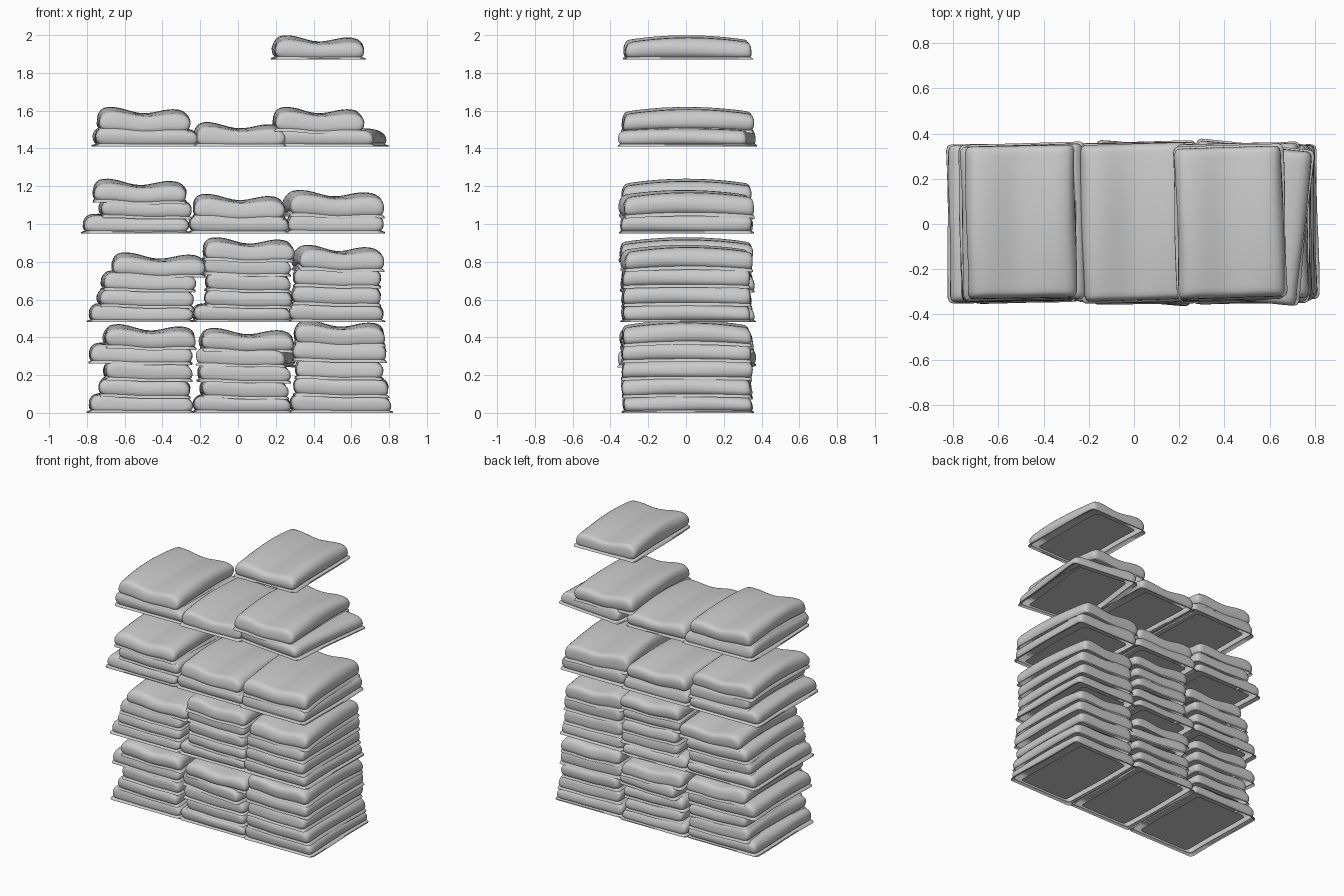
import bpy, bmesh, math, random
from mathutils import Matrix, Vector

random.seed(4)
if "Cube" in bpy.data.objects:
    bpy.data.objects.remove(bpy.data.objects["Cube"], do_unlink=True)

cloth = bpy.data.materials.new("grey cloth")
cloth.use_nodes = True
GREY = (0.6, 0.6, 0.6, 1)
cloth.diffuse_color = GREY
cloth.node_tree.nodes["Principled BSDF"].inputs["Base Color"].default_value = GREY

SEG = 16
# Wall profile going up: inset from the outline, fraction of the height
WALL = [(0.012, 0.16), (0.004, 0.24), (0, 0.38), (0, 0.6), (0.006, 0.75),
        (0.016, 0.87), (0.03, 0.95), (0.05, 0.988), (0.08, 1)]


def outline(hw, hd, radius):
    """Counter-clockwise rounded rectangle with points gathered at the corners."""
    side = [math.sin(math.pi * (k / SEG - 0.5)) for k in range(SEG)]
    square = ([(s, -1) for s in side] + [(1, s) for s in side]
              + [(-s, 1) for s in side] + [(-1, -s) for s in side])
    radius = min(radius, hw, hd)
    points = []
    for a, b in square:
        p = Vector((a * hw, b * hd))
        core = Vector((max(radius - hw, min(hw - radius, p.x)),
                       max(radius - hd, min(hd - radius, p.y))))
        corner = p - core
        if abs(corner.x) > 0 and abs(corner.y) > 0:
            p = core + corner.normalized() * radius
        points.append(p)
    return points


def sag(u, v, dip, crown):
    """Two soft ridges along the depth, lower in the middle, front and back."""
    ridge = 0.5 + 0.5 * math.cos(math.pi * u / 0.68)
    if abs(u) > 0.68:
        ridge *= 0.5
    return -dip * (1 - 0.35 * v * v) * ridge - 0.009 * (u + 0.68) - crown * v * v


def towel(name, x0, x1, z0, z1, is_base, is_top, turn):
    turn = math.radians(turn)
    hd = 0.347 + random.uniform(-0.01, 0.005)
    # The edges are measured on the turned towel
    hw = (x1 - x0) / 2 - hd * abs(math.sin(turn))
    height = z1 - z0
    dip, crown = (0.027, 0.028) if is_top else (0.012, 0.012)
    floor = 0 if is_base else 0.5
    hem = 0.01 if is_base else 0.003
    phase = random.uniform(0, 6)
    bm = bmesh.new()

    def ring(inset, t):
        weight = floor + (1 - floor) * t
        verts = []
        for p in outline(hw - inset, hd - inset * 0.5, 0.026):
            z = z0 + height * t + weight * sag(p.x / hw, p.y / hd, dip, crown)
            wave = 0.003 * math.sin(9 * p.y + phase + 4 * t)
            verts.append(bm.verts.new((p.x + wave, p.y + wave, max(z, z0 if is_base else 0))))
        return verts

    # Thin hem, bulging wall, then the soft top closing on its middle line
    profile = [(0, 0), (0.002, 0.08)] + [(hem + d, t) for d, t in WALL]
    start = profile[-1][0]
    profile += [(start + (hw - start) * k / 6, 1) for k in range(1, 7)]
    rings = [ring(d, t) for d, t in profile]
    for low, high in zip(rings, rings[1:]):
        for i in range(len(low)):
            j = (i + 1) % len(low)
            bm.faces.new((low[i], low[j], high[j], high[i]))

    # Folded-under panel, set in from the open hem
    bm.faces.new(ring(0.07, 0.1)[::-1])
    bmesh.ops.remove_doubles(bm, verts=bm.verts, dist=0.0001)

    move = Matrix.Translation(((x0 + x1) / 2, random.uniform(0, 0.01), 0))
    bm.transform(move @ Matrix.Rotation(turn, 4, "Z"))
    mesh = bpy.data.meshes.new(name)
    bm.to_mesh(mesh)
    bm.free()
    mesh.materials.append(cloth)
    obj = bpy.data.objects.new(name, mesh)
    bpy.context.collection.objects.link(obj)
    obj.select_set(True)
    bpy.context.view_layer.objects.active = obj


# Stacks: name, bottom, top, left and right edge of every towel going up
STACKS = [
    ("shelf1_right", 0, 0.47, [(-.8, -.23), (-.74, -.25), (-.72, -.24), (-.79, -.24), (-.72, -.22)]),
    ("shelf1_middle", 0, 0.45, [(-.25, .29), (-.21, .27), (-.22, .28), (-.23, .31), (-.21, .3)]),
    ("shelf1_left", 0, 0.49, [(.26, .82), (.29, .8), (.3, .77), (.28, .79), (.29, .78)]),
    ("shelf2_right", .48, 0.85, [(-.8, -.23), (-.75, -.23), (-.73, -.22), (-.67, -.17)]),
    ("shelf2_middle", .48, 0.93, [(-.26, .29), (-.18, .29), (-.18, .28), (-.19, .28), (-.19, .3)]),
    ("shelf2_left", .48, 0.89, [(.26, .78), (.28, .76), (.29, .76), (.28, .78)]),
    ("shelf3_right", .95, 1.24, [(-.83, -.25), (-.74, -.24), (-.77, -.27)]),
    ("shelf3_middle", .95, 1.16, [(-.27, .28), (-.24, .25)]),
    ("shelf3_left", .95, 1.18, [(.25, .78), (.23, .78)]),
    ("shelf4_right", 1.41, 1.62, [(-.78, -.2), (-.75, -.25)]),
    ("shelf4_middle", 1.41, 1.54, [(-.25, .26)]),
    ("shelf4_left", 1.41, 1.62, [(.2, .8), (.18, .67)]),
    ("shelf5_left", 1.87, 2.0, [(.17, .68)]),
]
# Towels lying clearly askew, in degrees
ASKEW = {"shelf1_middle_towel_4": -5, "shelf2_left_towel_4": 4,
         "shelf3_left_towel_2": 4, "shelf4_left_towel_1": -6}

bpy.ops.object.select_all(action="DESELECT")
for stack, bottom, top, edges in STACKS:
    step = (top - 0.025 - bottom) / len(edges)
    for i, (x0, x1) in enumerate(edges):
        name = f"{stack}_towel_{i + 1}"
        low = bottom + i * step
        last = i == len(edges) - 1
        high = top if last else low + step + 0.016
        turn = ASKEW.get(name, random.uniform(0.3, 1.8))
        towel(name, x0, x1, low, high, i == 0, last, turn)
bpy.ops.object.shade_smooth_by_angle(angle=math.radians(50))
